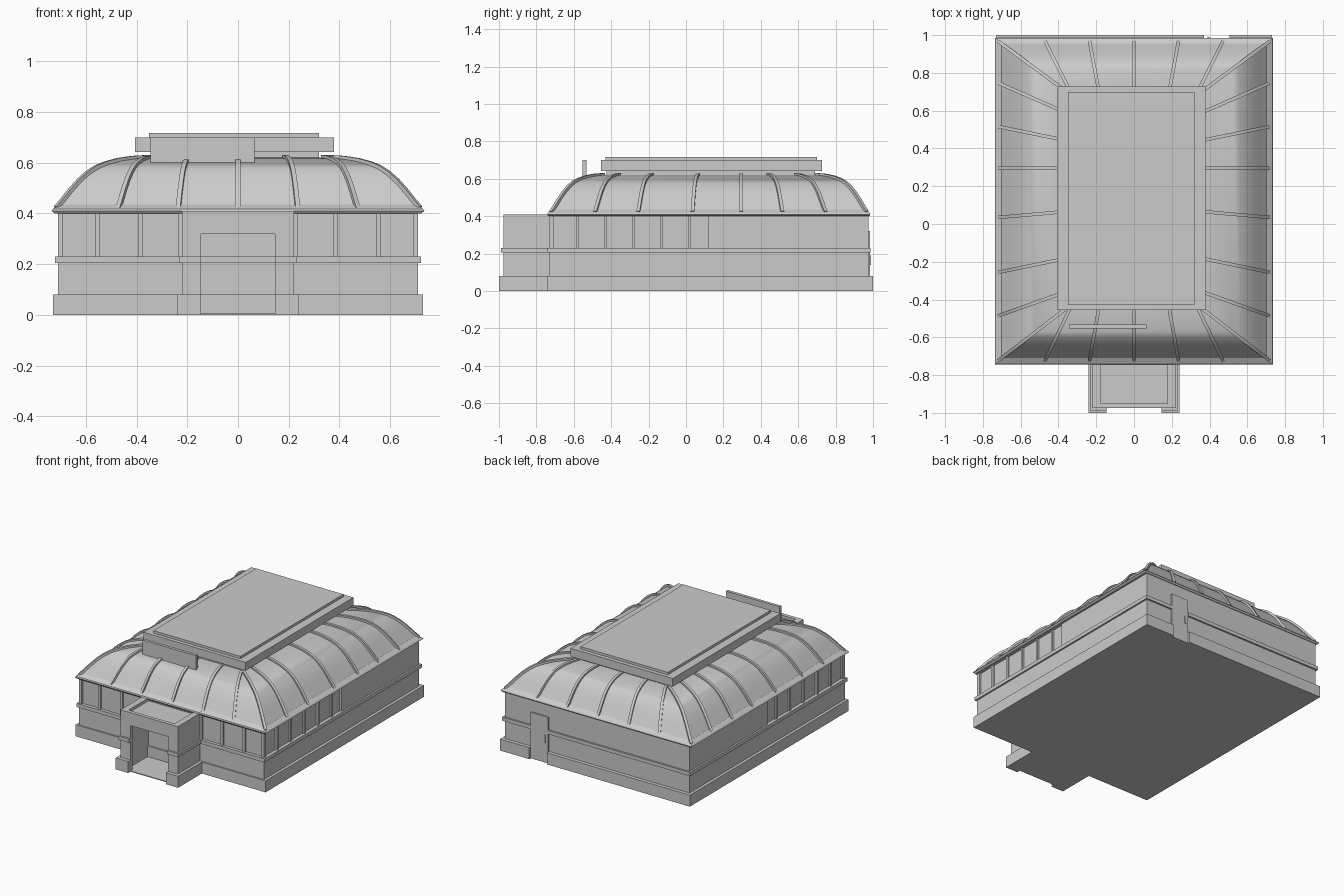
import bpy, bmesh
from mathutils import Vector

if "Cube" in bpy.data.objects:
    bpy.data.objects.remove(bpy.data.objects["Cube"])


def mesh_obj(name, verts, faces):
    bm = bmesh.new()
    vs = [bm.verts.new(v) for v in verts]
    for f in faces:
        bm.faces.new([vs[i] for i in f])
    bmesh.ops.recalc_face_normals(bm, faces=bm.faces)
    me = bpy.data.meshes.new(name)
    bm.to_mesh(me)
    bm.free()
    ob = bpy.data.objects.new(name, me)
    bpy.context.collection.objects.link(ob)
    return ob


def loft(name, rings, caps=True):
    n = len(rings[0])
    verts = [p for r in rings for p in r]
    faces = [(k * n + i, k * n + (i + 1) % n, (k + 1) * n + (i + 1) % n, (k + 1) * n + i)
             for k in range(len(rings) - 1) for i in range(n)]
    if caps:
        faces += [tuple(range(n)), tuple(range(len(verts) - n, len(verts)))]
    return mesh_obj(name, verts, faces)


def rect(x0, x1, y0, y1, z):
    return [(x0, y0, z), (x1, y0, z), (x1, y1, z), (x0, y1, z)]


def box(name, x0, x1, y0, y1, z0, z1):
    return loft(name, [rect(x0, x1, y0, y1, z0), rect(x0, x1, y0, y1, z1)])


# Plinth, with a gap for the back door
box("plinth", -.73, .73, -.74, .98, 0, .08)
box("plinth_back_long", -.73, .37, .98, 1.0, 0, .08)
box("plinth_back_short", .505, .73, .98, 1.0, 0, .08)

# Walls: full lower wall, recessed window core, solid upper rear
box("lower_wall", -.71, .71, -.73, .975, .08, .225)
box("window_panes", -.698, .698, -.718, .12, .225, .41)
box("upper_rear_wall", -.71, .71, .12, .975, .225, .41)
box("upper_front_wall", -.235, .235, -.73, -.718, .225, .41)

# Belt band, split around the back door
box("belt_band", -.722, .722, -.74, .975, .205, .23)
box("belt_band_back_long", -.722, .37, .975, .987, .205, .23)
box("belt_band_back_short", .505, .722, .975, .987, .205, .23)

# Window mullions and corner posts
for s in (-1, 1):
    def side_box(name, a, b, *rest):
        box(name, min(s * a, s * b), max(s * a, s * b), *rest)
    side_box("corner_post", .69, .71, -.73, -.705, .23, .41)
    for x in (.385, .555):
        side_box("front_mullion", x - .009, x + .009, -.73, -.718, .23, .41)
    for y in (-.58, -.43, -.28, -.13, .02):
        side_box("side_mullion", .698, .71, y - .008, y + .008, .23, .41)
    # Porch side walls, jambs, plinths and bands
    side_box("porch_side_wall", .177, .22, -.975, -.73, .08, .41)
    side_box("porch_jamb", .145, .177, -.975, -.95, .08, .41)
    side_box("porch_plinth", .177, .24, -1.0, -.74, 0, .08)
    side_box("porch_jamb_plinth", .145, .177, -1.0, -.95, 0, .08)
    side_box("porch_band", .22, .232, -.988, -.74, .205, .23)
    side_box("porch_front_band", .145, .232, -.988, -.975, .205, .23)

box("porch_lintel", -.145, .145, -.975, -.95, .32, .41)
box("porch_roof", -.177, .177, -.95, -.73, .375, .39)
box("porch_floor", -.177, .177, -.975, -.74, 0, .006)

# Back door
box("back_door", .37, .505, .975, .984, 0, .32)
box("door_handle", .39, .4, .984, .99, .14, .19)

# Eave trim
loft("eave", [rect(-.722, .722, -.735, .98, .4), rect(-.735, .735, -.743, .986, .41),
              rect(-.73, .73, -.74, .982, .418), rect(-.703, .703, -.71, .955, .435)])

# Domed roof
PROFILE = [(0, .42), (.07, .45), (.15, .487), (.25, .528), (.34, .557), (.43, .579),
           (.53, .594), (.66, .607), (.82, .616), (1, .62)]
B = (.715, -.72, .965)
T = (.35, -.44, .695)
rings = []
for f, z in PROFILE:
    hx, y0, y1 = (b + (t - b) * f for b, t in zip(B, T))
    rings.append(rect(-hx, hx, y0, y1, z))
roof = loft("roof", rings)


# Roof ribs follow the dome profile
def rib(base, top, w=.009, h=.011):
    pts = [Vector((base[0] + (top[0] - base[0]) * f, base[1] + (top[1] - base[1]) * f, z))
           for f, z in PROFILE]
    side = (pts[-1] - pts[0]).cross(Vector((0, 0, 1))).normalized()
    out = []
    for i, p in enumerate(pts):
        tan = (pts[min(i + 1, len(pts) - 1)] - pts[max(i - 1, 0)]).normalized()
        up = side.cross(tan)
        out.append([p - side * w - up * .004, p + side * w - up * .004,
                    p + side * w + up * h, p - side * w + up * h])
    return loft("roof_rib", out)


ribs = []
for yb, yt in ((B[1], T[1]), (B[2], T[2])):
    for xb, xt in ((0, 0), (.235, .185), (.47, .335), (B[0], T[0])):
        for s in ((-1, 1) if xb else (1,)):
            ribs.append(rib((s * xb, yb), (s * xt, yt)))
for yb, yt in ((.745, .585), (.515, .44), (.295, .295), (.035, .067), (-.255, -.18), (-.485, -.355)):
    for s in (-1, 1):
        ribs.append(rib((s * B[0], yb), (s * T[0], yt)))

# Rooftop slab
box("slab_neck", -.345, .32, -.425, .69, .615, .645)
box("roof_slab", -.407, .378, -.455, .727, .643, .7)
box("slab_top", -.35, .32, -.43, .7, .7, .717)

# Blank sign board
box("sign_board", -.345, .065, -.553, -.533, .595, .7)

bpy.ops.object.select_all(action='DESELECT')
for ob in [roof] + ribs:
    ob.select_set(True)
bpy.context.view_layer.objects.active = roof
bpy.ops.object.shade_smooth_by_angle(angle=.6)
